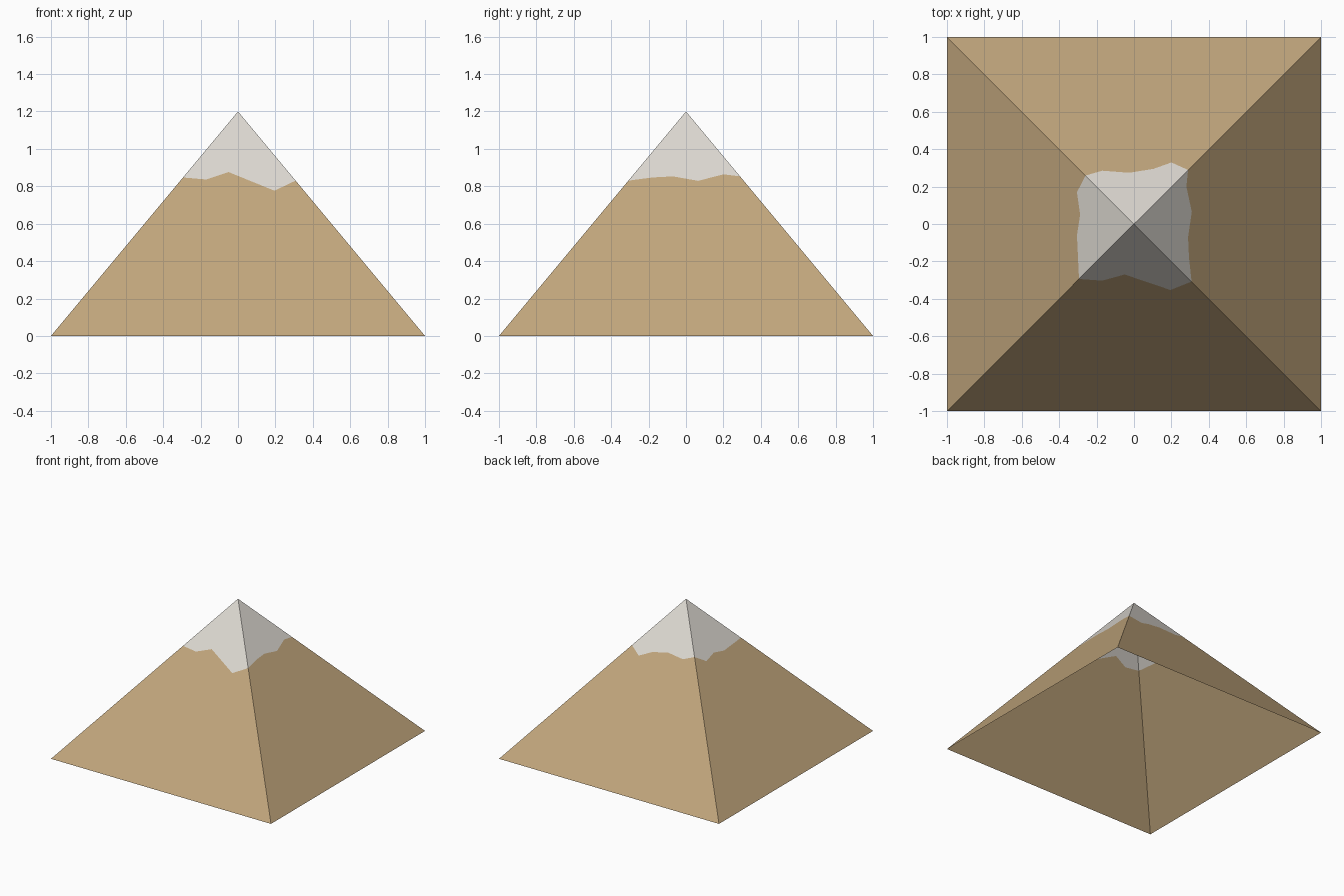
import bpy
from mathutils import Vector, Matrix
from math import pi

if "Cube" in bpy.data.objects:
    bpy.data.objects.remove(bpy.data.objects["Cube"])

HEIGHT = 1.2


def material(name, rgb):
    m = bpy.data.materials.new(name)
    m.diffuse_color = (*rgb, 1)
    m.use_nodes = True
    m.node_tree.nodes["Principled BSDF"].inputs["Base Color"].default_value = m.diffuse_color
    return m


SAND = material("sand stone", (0.54, 0.385, 0.205))
PALE = material("pale cap stone", (0.72, 0.69, 0.64))

# Distance from the axis at the ragged cap line on each corner ridge,
# starting at front left and going anticlockwise
RIDGE = [0.294, 0.308, 0.289, 0.259]
# Ragged line between ridges: (position along side, distance from axis)
# for front, right, back and left sides
RAGGED = [
    [(-0.17, 0.303), (-0.05, 0.27), (0.195, 0.353)],
    [(-0.18, 0.294), (-0.07, 0.289), (0.065, 0.309), (0.2, 0.28)],
    [(-0.2, 0.329), (-0.105, 0.295), (0.025, 0.274), (0.17, 0.285)],
    [(-0.17, 0.305), (-0.05, 0.288), (0.06, 0.305)],
]


def on_side(side, along, out):
    """Point on a sloping side, given along-side and outward distances."""
    p = Vector((along, -out, HEIGHT * (1 - out)))
    return Matrix.Rotation(side * pi / 2, 3, 'Z') @ p


# Shared corners, ridge points and ragged points make a closed ring
corners = [on_side(i, -1, 1) for i in range(4)]
ring, starts = [], []
for i in range(4):
    starts.append(len(ring))
    ring.append(on_side(i, -RIDGE[i], RIDGE[i]))
    ring += [on_side(i, a, d) for a, d in RAGGED[i]]
n = len(ring)


def side_ring(i):
    end = starts[i + 1] if i < 3 else n
    return [k % n for k in range(starts[i], end + 1)]


def build(name, verts, faces, mat):
    me = bpy.data.meshes.new(name)
    me.from_pydata(verts, [], faces)
    me.materials.append(mat)
    ob = bpy.data.objects.new(name, me)
    bpy.context.collection.objects.link(ob)


# Sloping lower walls, open underneath
build("pyramid_walls", ring + corners,
      [[n + i, n + (i + 1) % 4] + side_ring(i)[::-1] for i in range(4)], SAND)
# Pale cap up to the tip
build("pyramid_cap", ring + [Vector((0, 0, HEIGHT))],
      [side_ring(i) + [n] for i in range(4)], PALE)
